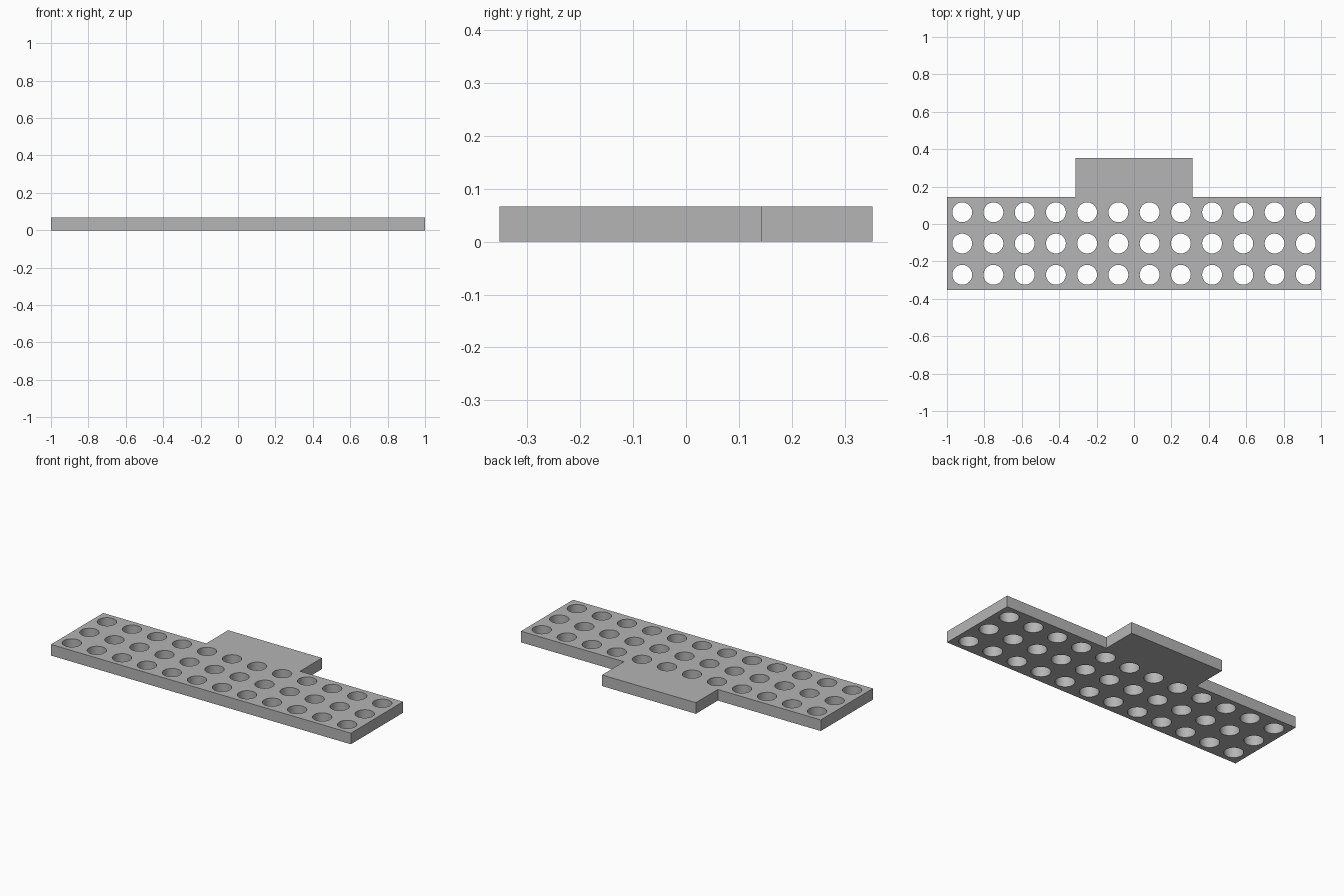
import bpy
import bmesh
import math
from mathutils import Matrix

cube = bpy.data.objects.get("Cube")
if cube:
    bpy.data.objects.remove(cube, do_unlink=True)

THICK = 0.067
PITCH = 0.167
HOLE_RADIUS = 0.053
FRONT, STEP, BACK = -0.353, 0.144, 0.353
TAB = 0.313


def make_object(name, bm):
    bmesh.ops.recalc_face_normals(bm, faces=bm.faces)
    mesh = bpy.data.meshes.new(name)
    bm.to_mesh(mesh)
    bm.free()
    obj = bpy.data.objects.new(name, mesh)
    bpy.context.collection.objects.link(obj)
    return obj


# Grey material
grey = bpy.data.materials.new("mid_grey")
grey.use_nodes = True
grey.diffuse_color = (0.46, 0.46, 0.46, 1)
grey.node_tree.nodes["Principled BSDF"].inputs["Base Color"].default_value = grey.diffuse_color

# Plate with a rear tab, extruded from its outline
half = [(1, FRONT), (1, STEP), (TAB, STEP), (TAB, BACK)]
outline = half + [(-x, y) for x, y in reversed(half)]
bm = bmesh.new()
base = bm.faces.new([bm.verts.new((x, y, 0)) for x, y in outline])
top = bmesh.ops.extrude_face_region(bm, geom=[base], use_keep_orig=True)["geom"]
bmesh.ops.translate(bm, vec=(0, 0, THICK),
                    verts=[v for v in top if isinstance(v, bmesh.types.BMVert)])
plate = make_object("perforated_plate", bm)
plate.data.materials.append(grey)

# Grid of round hole cutters
bm = bmesh.new()
for col in range(12):
    for row in range(3):
        spot = ((col - 5.5) * PITCH, (FRONT + STEP) / 2 + (row - 1) * PITCH, THICK / 2)
        bmesh.ops.create_cone(bm, cap_ends=True, segments=48, radius1=HOLE_RADIUS,
                              radius2=HOLE_RADIUS, depth=THICK * 3,
                              matrix=Matrix.Translation(spot))
cutter = make_object("hole_cutter", bm)
cutter.data.materials.append(grey)
cutter.hide_render = True

# Cut the holes, then drop the helper
cut = plate.modifiers.new("holes", "BOOLEAN")
cut.operation = "DIFFERENCE"
cut.solver = "EXACT"
cut.object = cutter
bpy.ops.object.select_all(action="DESELECT")
bpy.context.view_layer.objects.active = plate
plate.select_set(True)
bpy.ops.object.modifier_apply(modifier=cut.name)
bpy.data.objects.remove(cutter, do_unlink=True)

# Smooth hole walls, crisp edges
bpy.ops.object.shade_smooth_by_angle(angle=math.radians(30))
